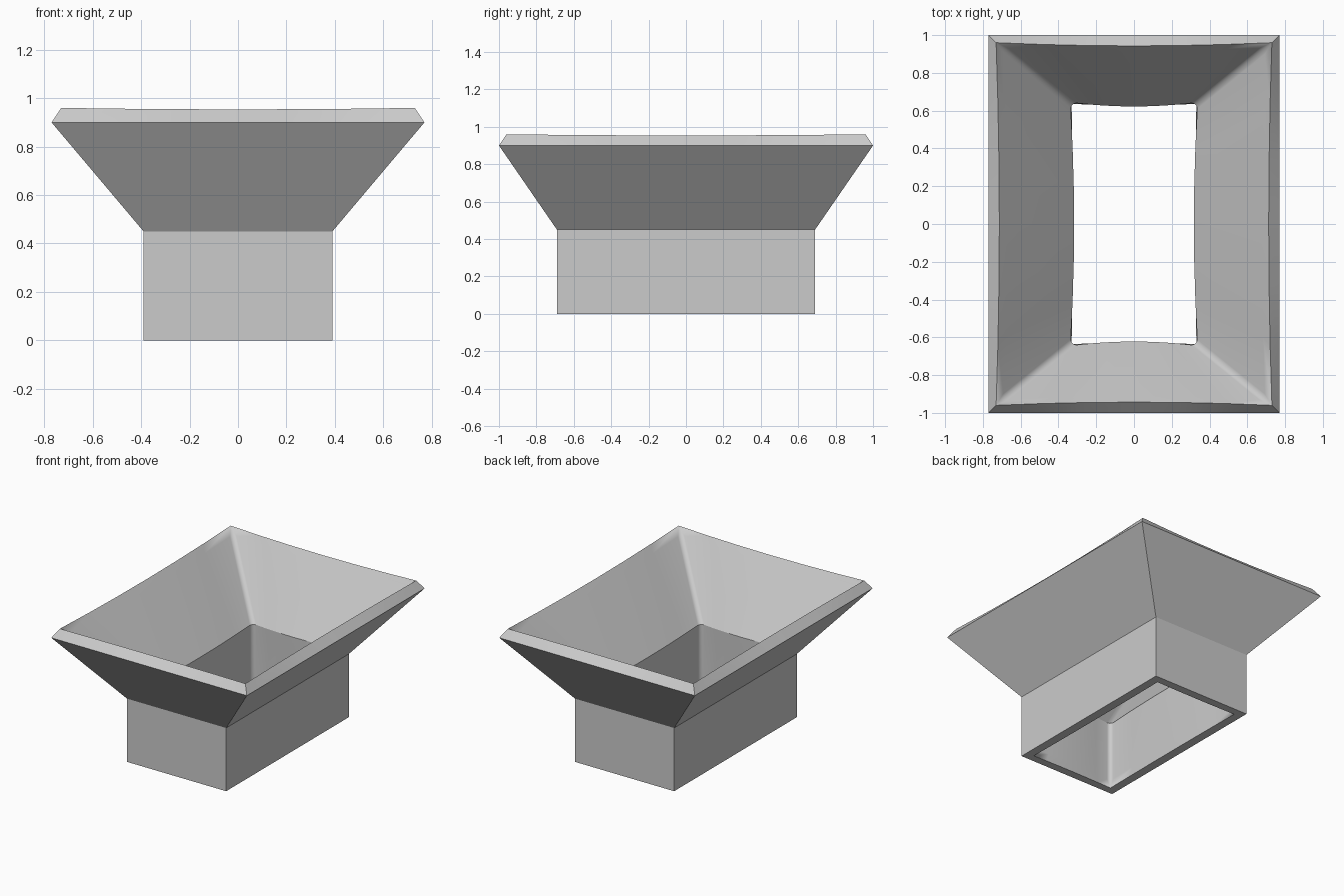
import bpy, bmesh, math

cube = bpy.data.objects.get("Cube")
if cube:
    bpy.data.objects.remove(cube, do_unlink=True)

grey = bpy.data.materials.new("warm_grey")
grey.use_nodes = True
COLOUR = (0.6, 0.6, 0.6, 1)
grey.diffuse_color = COLOUR
grey.node_tree.nodes["Principled BSDF"].inputs["Base Color"].default_value = COLOUR

ARC = 5    # steps in each rounded corner
SIDE = 6   # steps along each side


def section(hx, hy, z, radius=0, bow=0, dip=0):
    """Rectangle with rounded corners whose sides bow inwards."""
    corners = [(1, 1), (-1, 1), (-1, -1), (1, -1)]
    pts = []
    for k, (sx, sy) in enumerate(corners):
        cx, cy = sx * (hx - radius), sy * (hy - radius)
        for i in range(ARC + 1):
            a = math.pi / 2 * (k + i / ARC)
            pts.append((cx + radius * math.cos(a), cy + radius * math.sin(a), z))
        # points along the side to the next corner
        nx, ny = corners[(k + 1) % 4]
        a = math.pi / 2 * (k + 1)
        ox, oy = math.cos(a), math.sin(a)
        ex, ey = nx * (hx - radius), ny * (hy - radius)
        for i in range(1, SIDE):
            t = i / SIDE
            b = 1 - (2 * t - 1) ** 2
            push = radius - bow * b
            pts.append((cx + (ex - cx) * t + ox * push,
                        cy + (ey - cy) * t + oy * push, z - dip * b))
    return pts


# Closed wall: outside going up, over the rim, inside going down
sections = [
    section(0.39, 0.69, 0),
    section(0.39, 0.69, 0.45),
    section(0.77, 1.0, 0.90),
    section(0.73, 0.96, 0.96, 0, 0.017, 0.006),
    section(0.692, 0.929, 0.915, 0.03, 0.017, 0.004),
    section(0.335, 0.64, 0.49, 0.03, 0.018),
    section(0.335, 0.64, 0.06, 0.03, 0.012),
    section(0.33, 0.635, 0, 0, 0.004),
]

bm = bmesh.new()
rings = [[bm.verts.new(p) for p in s] for s in sections]
for lower, upper in zip(rings, rings[1:] + rings[:1]):
    n = len(lower)
    for i in range(n):
        j = (i + 1) % n
        bm.faces.new((lower[i], lower[j], upper[j], upper[i]))
bmesh.ops.remove_doubles(bm, verts=bm.verts, dist=0.0005)
bmesh.ops.recalc_face_normals(bm, faces=bm.faces)

mesh = bpy.data.meshes.new("funnel_body")
bm.to_mesh(mesh)
bm.free()
mesh.materials.append(grey)
body = bpy.data.objects.new("funnel_body", mesh)
bpy.context.collection.objects.link(body)

bpy.ops.object.select_all(action="DESELECT")
body.select_set(True)
bpy.context.view_layer.objects.active = body
bpy.ops.object.shade_smooth_by_angle(angle=math.radians(28))
